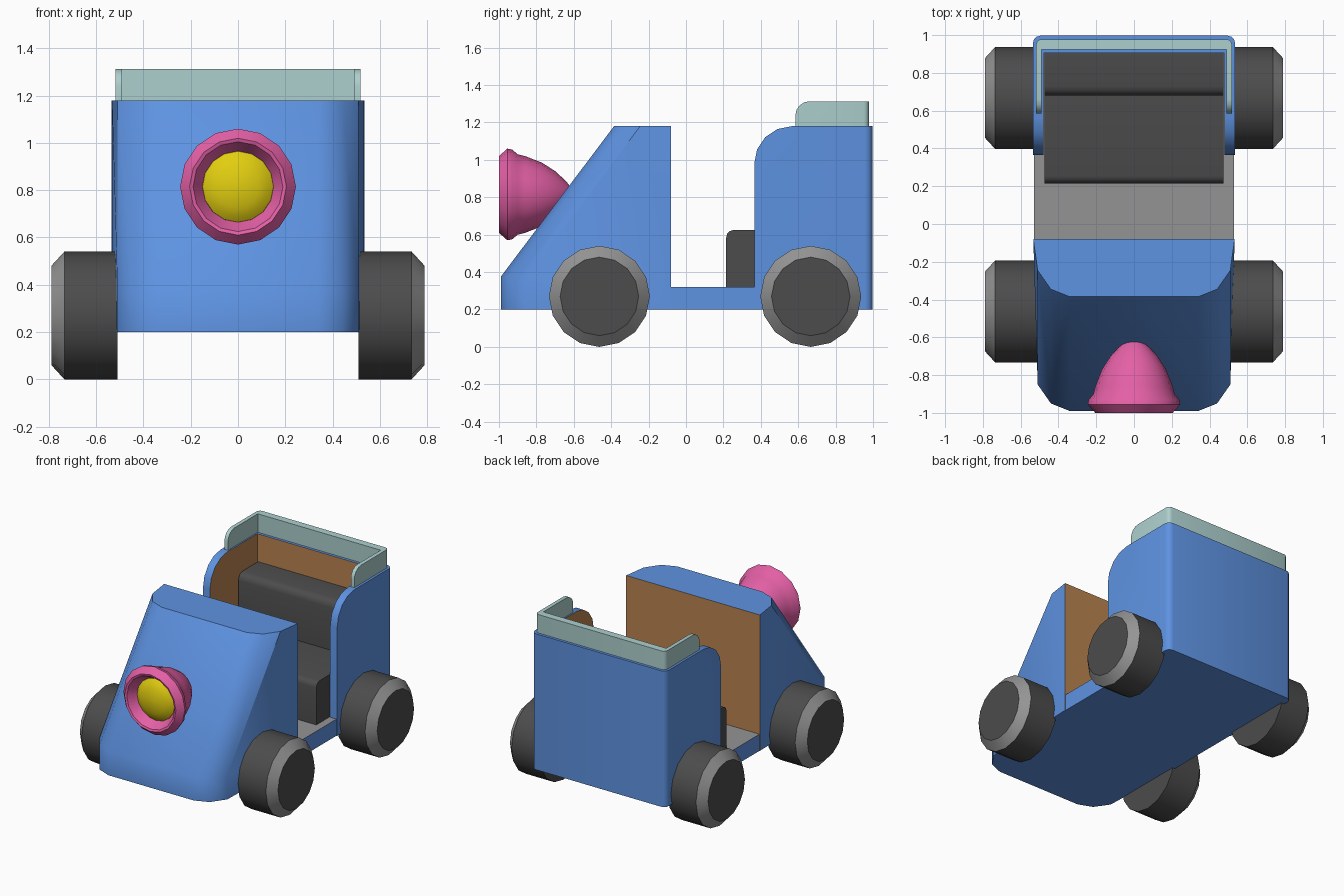
import bpy, bmesh, math

if "Cube" in bpy.data.objects:
    bpy.data.objects.remove(bpy.data.objects["Cube"])


def mat(name, r, g, b):
    m = bpy.data.materials.new(name)
    lin = [(c / 255 / 12.92) if c < 10 else ((c / 255 + 0.055) / 1.055) ** 2.4 for c in (r, g, b)]
    m.diffuse_color = (*lin, 1)
    m.use_nodes = True
    m.node_tree.nodes["Principled BSDF"].inputs["Base Color"].default_value = m.diffuse_color
    return m


BLUE = mat("body blue", 94, 147, 226)
TAN = mat("interior tan", 186, 132, 80)
MINT = mat("rim mint", 172, 207, 205)
DARK = mat("rubber dark grey", 76, 76, 76)
GREY = mat("metal grey", 148, 148, 148)
PINK = mat("lamp pink", 228, 96, 166)
YELLOW = mat("lamp yellow", 226, 206, 16)


def finish(name, bm, mats, rule=None):
    """Turn a bmesh into an object; rule(face) gives the material slot."""
    bmesh.ops.recalc_face_normals(bm, faces=bm.faces)
    bm.normal_update()
    if rule:
        for f in bm.faces:
            f.material_index = rule(f)
    me = bpy.data.meshes.new(name)
    bm.to_mesh(me)
    bm.free()
    ob = bpy.data.objects.new(name, me)
    bpy.context.collection.objects.link(ob)
    for m in mats:
        me.materials.append(m)
    bpy.ops.object.select_all(action='DESELECT')
    ob.select_set(True)
    bpy.context.view_layer.objects.active = ob
    bpy.ops.object.shade_smooth_by_angle(angle=math.radians(35))
    return ob


def loft(rings, closed_caps=True):
    """Skin a list of equal closed rings of points."""
    bm = bmesh.new()
    vs = [[bm.verts.new(p) for p in r] for r in rings]
    n = len(rings[0])
    for a, b in zip(vs, vs[1:]):
        for i in range(n):
            bm.faces.new((a[i], a[(i + 1) % n], b[(i + 1) % n], b[i]))
    if closed_caps:
        bm.faces.new(vs[0])
        bm.faces.new(vs[-1])
    return bm


def round_edges(bm, test, width, segments):
    edges = [e for e in bm.edges if test(e.verts[0].co) and test(e.verts[1].co)]
    bmesh.ops.bevel(bm, geom=edges, offset=width, segments=segments, profile=0.5,
                    affect='EDGES', clamp_overlap=False)


def near(a, b):
    return abs(a - b) < 1e-4


# Sloping front body with rounded front corners and a tan dashboard face
def nose_ring(z, f):
    half = [(0.533, -0.08), (0.51, f + 0.14), (0.44, f + 0.04), (0.34, f)]
    return [(x, y, z) for x, y in half] + [(-x, y, z) for x, y in reversed(half)]


bm = loft([nose_ring(0.2, -0.99), nose_ring(0.375, -0.99), nose_ring(1.18, -0.385)])
finish("front_body", bm, [BLUE, TAN], lambda f: int(f.normal.y > 0.95))

# Floor pan, grey on top
box = [(-0.53, -0.085), (0.53, -0.085), (0.53, 0.95), (-0.53, 0.95)]
bm = loft([[(x, y, z) for x, y in box] for z in (0.2, 0.32)])
finish("floor_pan", bm, [BLUE, GREY], lambda f: int(f.normal.z > 0.9))


# U-shaped walls around the seat, open to the front
def u_wall(name, xo, xi, yf, yi, yo, z0, z1, front_round, corner, mats):
    plan = [(xo, yf), (xo, yo), (-xo, yo), (-xo, yf), (-xi, yf), (-xi, yi), (xi, yi), (xi, yf)]
    bm = loft([[(x, y, z) for x, y in plan] for z in (z0, z1)])
    round_edges(bm, lambda c: near(c.y, yf) and near(c.z, z1), front_round, 4)
    for s in (-1, 1):
        round_edges(bm, lambda c: near(c.x, s * xo) and near(c.y, yo), corner, 3)

    def inner(f):
        c, n = f.calc_center_median(), f.normal
        side = abs(n.x) > 0.9 and near(abs(c.x), xi)
        back = n.y < -0.9 and near(c.y, yi)
        return int(len(mats) > 1 and (side or back))
    finish(name, bm, mats, inner)


u_wall("rear_body", 0.535, 0.48, 0.365, 0.905, 0.997, 0.2, 1.18, 0.2, 0.04, [BLUE, TAN])
u_wall("rear_rim", 0.518, 0.49, 0.585, 0.925, 0.978, 1.17, 1.313, 0.075, 0.028, [MINT])

# Bench seat with backrest
prof = [(0.215, 0.315), (0.215, 0.625), (0.68, 0.625), (0.68, 0.98), (0.905, 0.98), (0.905, 0.315)]
bm = loft([[(x, y, z) for y, z in prof] for x in (-0.474, 0.474)])
round_edges(bm, lambda c: near(c.y, 0.215) and near(c.z, 0.625), 0.04, 3)
round_edges(bm, lambda c: near(c.y, 0.68) and near(c.z, 0.98), 0.05, 3)
finish("bench_seat", bm, [DARK])


# Round parts
def circle(r, n=16):
    return [(r * math.cos(math.tau * i / n), r * math.sin(math.tau * i / n)) for i in range(n)]


# Wheels: dark tread and cap, grey chamfer
for end, y in (("front", -0.463), ("rear", 0.667)):
    for side, s in (("left", -1), ("right", 1)):
        rings = [[(s * x, y + a, 0.27 + b) for a, b in circle(r)]
                 for x, r in ((0.51, 0.27), (0.735, 0.27), (0.79, 0.21))]
        finish(f"{end}_{side}_wheel", loft(rings), [DARK, GREY],
               lambda f: int(0.2 < abs(f.normal.x) < 0.95))


# Headlamp: pink bowl with a flared lip, yellow domed lens
def lathe(name, profile, m):
    rings = [[(a, y, 0.815 + b) for a, b in circle(r)] for r, y in profile]
    finish(name, loft(rings), [m])


lathe("headlamp_bowl", [(0.15, -0.93), (0.19, -0.995), (0.205, -1.0), (0.245, -0.955), (0.24, -0.93),
                        (0.215, -0.9), (0.205, -0.86), (0.17, -0.77), (0.125, -0.7),
                        (0.07, -0.64), (0.03, -0.61)], PINK)
lathe("headlamp_lens", [(0.152, -0.925), (0.15, -0.935), (0.125, -0.955), (0.09, -0.97),
                        (0.045, -0.98), (0.01, -0.983)], YELLOW)
